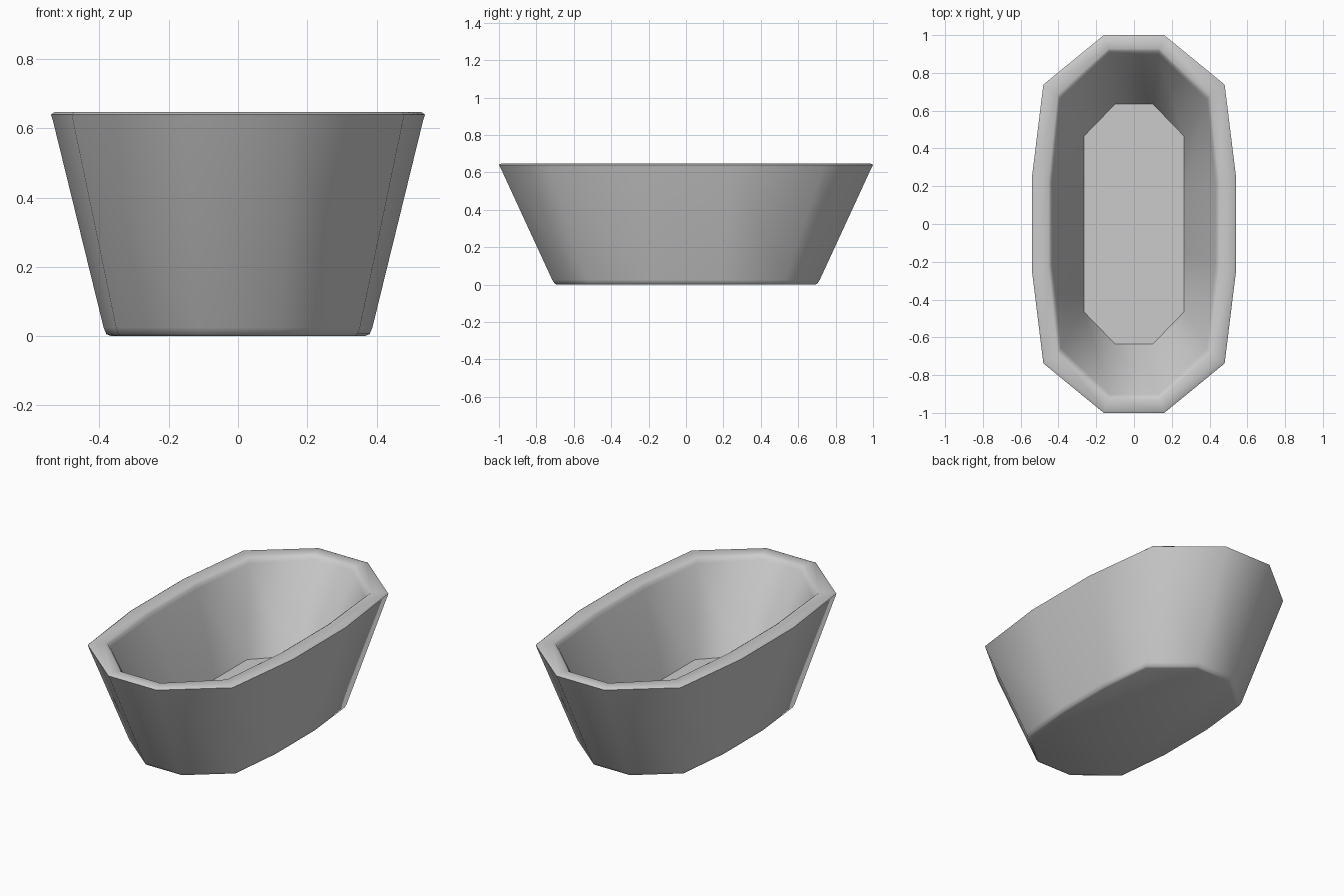
import bpy, bmesh, math

if "Cube" in bpy.data.objects:
    bpy.data.objects.remove(bpy.data.objects["Cube"])


def ring(bm, quarter, z):
    """Mirror three corner points into a closed 12-sided loop."""
    right = quarter + [(x, -y) for x, y in reversed(quarter)]
    loop = right + [(-x, y) for x, y in reversed(right)]
    return [bm.verts.new((x, y, z)) for x, y in loop]


# Wall profile from underside, up the outside, over the rim, down to the floor
sections = [
    ([(0.115, 0.69), (0.335, 0.505), (0.365, 0.18)], 0.0),
    ([(0.12, 0.702), (0.345, 0.517), (0.38, 0.185)], 0.006),
    ([(0.12, 0.715), (0.352, 0.527), (0.388, 0.19)], 0.025),
    ([(0.158, 0.992), (0.477, 0.734), (0.535, 0.248)], 0.625),
    ([(0.16, 1.0), (0.48, 0.738), (0.54, 0.25)], 0.64),
    ([(0.157, 0.985), (0.472, 0.728), (0.528, 0.246)], 0.648),
    ([(0.135, 0.928), (0.405, 0.683), (0.452, 0.226)], 0.648),
    ([(0.132, 0.916), (0.396, 0.668), (0.44, 0.222)], 0.64),
    ([(0.13, 0.9), (0.388, 0.656), (0.43, 0.218)], 0.62),
    ([(0.1, 0.635), (0.265, 0.465), (0.265, 0.16)], 0.15),
]

# Tub
bm = bmesh.new()
rings = [ring(bm, quarter, z) for quarter, z in sections]
for lower, upper in zip(rings, rings[1:]):
    for i in range(12):
        j = (i + 1) % 12
        bm.faces.new((lower[i], lower[j], upper[j], upper[i]))
bm.faces.new(rings[0])
bm.faces.new(rings[-1])
bmesh.ops.recalc_face_normals(bm, faces=bm.faces)

mesh = bpy.data.meshes.new("tub")
bm.to_mesh(mesh)
bm.free()
tub = bpy.data.objects.new("tub", mesh)
bpy.context.collection.objects.link(tub)
bpy.context.view_layer.objects.active = tub
tub.select_set(True)
bpy.ops.object.shade_smooth_by_angle(angle=math.radians(50))
